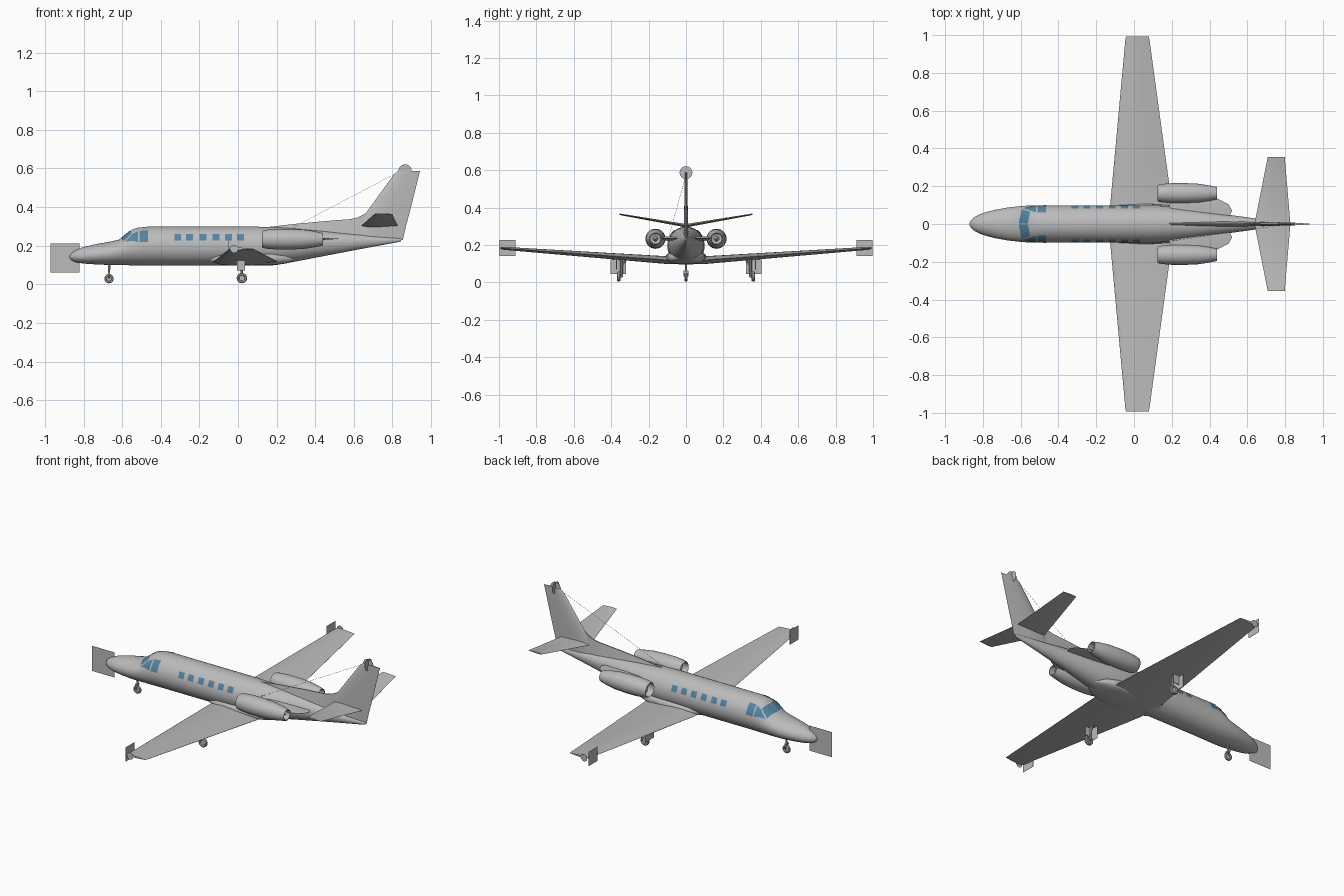
import bpy, bmesh, math
from mathutils import Vector

if "Cube" in bpy.data.objects:
    bpy.data.objects.remove(bpy.data.objects["Cube"])


def material(name, rgb):
    m = bpy.data.materials.new(name)
    m.diffuse_color = (*rgb, 1)
    m.use_nodes = True
    m.node_tree.nodes["Principled BSDF"].inputs["Base Color"].default_value = m.diffuse_color
    return m


GREY = material("grey_paint", (0.5, 0.5, 0.5))
BLUE = material("window_blue", (0.09, 0.23, 0.36))


def finish(name, bm, mat=GREY, angle=35, normals=True):
    if normals:
        bmesh.ops.recalc_face_normals(bm, faces=bm.faces)
    me = bpy.data.meshes.new(name)
    bm.to_mesh(me)
    bm.free()
    me.materials.append(mat)
    ob = bpy.data.objects.new(name, me)
    bpy.context.collection.objects.link(ob)
    bpy.ops.object.select_all(action='DESELECT')
    ob.select_set(True)
    bpy.context.view_layer.objects.active = ob
    bpy.ops.object.shade_smooth_by_angle(angle=math.radians(angle))
    return ob


def loft(name, rings, caps=True, angle=35):
    """Skin a list of closed rings that share one point count."""
    bm = bmesh.new()
    vs = [[bm.verts.new(p) for p in r] for r in rings]
    n = len(rings[0])
    for a, b in zip(vs, vs[1:]):
        for i in range(n):
            j = (i + 1) % n
            bm.faces.new((a[i], a[j], b[j], b[i]))
    if caps:
        bm.faces.new(vs[0])
        bm.faces.new(vs[-1])
    return finish(name, bm, angle=angle)


def lathe(name, profile, origin, axis='x', n=28):
    """Turn (distance along axis, radius) points around an axis."""
    rings = []
    for d, r in profile:
        ring = []
        for i in range(n):
            t = math.tau * i / n
            c, s = r * math.cos(t), r * math.sin(t)
            p = (d, c, s) if axis == 'x' else (c, d, s)
            ring.append(Vector(origin) + Vector(p))
        rings.append(ring)
    return loft(name, rings)


def rod(name, a, b, r, n=10):
    a, b = Vector(a), Vector(b)
    q = (b - a).to_track_quat('Z', 'Y')
    circle = [q @ Vector((r * math.cos(math.tau * i / n), r * math.sin(math.tau * i / n), 0)) for i in range(n)]
    return loft(name, [[a + c for c in circle], [b + c for c in circle]])


def box(name, center, size):
    bm = bmesh.new()
    bmesh.ops.create_cube(bm, size=1)
    for v in bm.verts:
        v.co = Vector(center) + Vector(v.co[k] * size[k] for k in range(3))
    return finish(name, bm)


# half thickness along the chord of every flying surface
FOIL = [(0, 0), (.03, .35), (.1, .7), (.25, 1), (.45, .95), (.7, .55), (1, .04)]


def foil_ring(le, te, thick, span, height, upright=False):
    pts = FOIL + [(u, -t) for u, t in reversed(FOIL[1:])]
    out = []
    for u, t in pts:
        x, h = le + (te - le) * u, t * thick / 2
        out.append((x, h, height) if upright else (x, span, height + h))
    return out


# ---- Fuselage: x, top, bottom, height of widest line, half width
BODY = [(-.872, .145, .137, .141, .005), (-.862, .162, .124, .142, .022),
        (-.84, .177, .114, .144, .040), (-.80, .193, .107, .147, .058),
        (-.74, .207, .103, .152, .074), (-.67, .219, .100, .160, .087),
        (-.615, .231, .099, .170, .093), (-.585, .254, .099, .178, .096),
        (-.55, .282, .098, .186, .098), (-.52, .293, .098, .191, .099),
        (-.47, .298, .098, .196, .099), (.10, .298, .098, .196, .099),
        (.20, .295, .100, .198, .093), (.30, .288, .118, .204, .080),
        (.45, .275, .147, .213, .056), (.65, .255, .185, .222, .028),
        (.80, .241, .213, .228, .011), (.845, .237, .222, .230, .005)]


def station(x):
    for a, b in zip(BODY, BODY[1:]):
        if a[0] <= x <= b[0]:
            f = (x - a[0]) / (b[0] - a[0])
            return [p + (q - p) * f for p, q in zip(a, b)]


def skin(x, deg, lift=0):
    """Point on the body; the angle is measured from the top towards +y."""
    _, top, bot, mid, w = station(x)
    t = math.radians(deg)
    h = top - mid if math.cos(t) > 0 else mid - bot
    return Vector((x, (w + lift) * math.sin(t), mid + (h + lift) * math.cos(t)))


loft("fuselage", [[skin(s[0], 360 * i / 48) for i in range(48)] for s in BODY])


# ---- Windows: thin patches that follow the body, corners in (x, angle)
def window(name, corners, side, n=8):
    bm = bmesh.new()
    a, b, c, d = [Vector(p) for p in corners]
    grid = []
    for i in range(n + 1):
        row = []
        for j in range(n + 1):
            p = a.lerp(b, i / n).lerp(d.lerp(c, i / n), j / n)
            row.append(bm.verts.new(skin(p.x, side * p.y, .003)))
        grid.append(row)
    for i in range(n):
        for j in range(n):
            f = bm.faces.new((grid[i][j], grid[i + 1][j], grid[i + 1][j + 1], grid[i][j + 1]))
            f.normal_update()
            mid = f.calc_center_median()
            if f.normal.dot(Vector((0, mid.y, mid.z - .19))) < 0:
                f.normal_flip()
    finish(name, bm, BLUE, normals=False)


for s in (-1, 1):
    window("windscreen", [(-.610, 1), (-.562, 1), (-.550, 40), (-.594, 52)], s)
    window("cockpit_front_side_window", [(-.588, 58), (-.542, 42), (-.519, 38), (-.519, 75)], s)
    window("cockpit_rear_side_window", [(-.511, 37), (-.467, 37), (-.467, 77), (-.511, 76)], s)
    for x in (-.312, -.25, -.182, -.115, -.05, .013):
        window("cabin_window", [(x - .018, 53), (x + .018, 53), (x + .018, 73), (x - .018, 73)], s)

# ---- Wing, belly fairing and tailplane
loft("wing", [foil_ring(*r) for r in (
    (-.043, .078, .012, -.992, .184), (-.046, .082, .016, -.975, .182),
    (-.127, .203, .042, -.09, .118), (-.127, .203, .042, .09, .118),
    (-.046, .082, .016, .975, .182), (-.043, .078, .012, .992, .184))])
belly = []
for x, w, h in ((-.17, .03, .008), (-.14, .075, .022), (-.08, .10, .032), (.05, .108, .036),
                (.18, .10, .034), (.25, .075, .024), (.31, .03, .008)):
    ring = []
    for i in range(24):
        c, s = math.cos(math.tau * i / 24), math.sin(math.tau * i / 24)
        ring.append((x, w * math.copysign(abs(c) ** .7, c), .132 + h * math.copysign(abs(s) ** .7, s)))
    belly.append(ring)
loft("belly_fairing", belly)
loft("tailplane", [foil_ring(*r) for r in (
    (.708, .798, .008, -.355, .364), (.638, .828, .018, 0, .303), (.708, .798, .008, .355, .364))])

# ---- Fin with its long dorsal spine
loft("fin", [foil_ring(a, b, t, 0, z, True) for a, b, t, z in (
    (.58, .853, .024, .228), (.625, .872, .022, .31), (.665, .889, .02, .372),
    (.808, .938, .013, .57), (.83, .943, .010, .587))])
loft("dorsal_spine", [[(x, -w, .24), (x, -.003, z), (x, .003, z), (x, w, .24)] for x, z, w in (
    (.15, .296, .012), (.3, .313, .018), (.45, .327, .018), (.58, .337, .015),
    (.62, .346, .012), (.655, .364, .010), (.70, .40, .006))])

# ---- Engines on pylons
NACELLE = [(.14, .002), (.162, .037), (.132, .037), (.125, .041), (.13, .045), (.15, .049),
           (.2, .053), (.27, .0535), (.34, .050), (.40, .041), (.44, .032), (.44, .028),
           (.39, .027), (.385, .014), (.43, .002)]
for s in (-1, 1):
    lathe("engine_nacelle", NACELLE, (0, s * .163, .233))
    loft("engine_pylon", [foil_ring(*r) for r in (
        (.17, .50, .022, s * .03, .235), (.18, .52, .022, s * .07, .235),
        (.19, .50, .022, s * .105, .235), (.20, .43, .022, s * .14, .235))])


# ---- Landing gear
def wheel(name, x, y, r, w):
    lathe(name, [(-w * .35, .002), (-w * .35, r * .5), (-w, r * .62), (-w, r * .85), (-w * .5, r),
                 (w * .5, r), (w, r * .85), (w, r * .62), (w * .35, r * .5), (w * .35, .002)],
          (x, y, r + .005), 'y', 24)


wheel("nose_wheel", -.668, 0, .024, .008)
for y in (-.011, .011):
    rod("nose_fork", (-.668, y, .03), (-.668, y, .06), .003)
box("nose_fork_crown", (-.668, 0, .06), (.012, .028, .008))
rod("nose_strut", (-.668, 0, .06), (-.665, 0, .12), .006)
for s in (-1, 1):
    wheel("main_wheel", .02, s * .36, .027, .009)
    rod("main_axle", (.02, s * .34, .032), (.02, s * .36, .032), .005)
    rod("main_strut", (.02, s * .345, .032), (.015, s * .345, .14), .007)
    rod("main_side_brace", (.015, s * .345, .085), (.015, s * .31, .135), .004)
    box("main_gear_door", (.015, s * .372, .10), (.04, .004, .06))

# ---- Light glow cards and discs
box("nose_glow_card", (-.895, 0, .135), (.15, .001, .15))
for s in (-1, 1):
    box("wingtip_glow_card", (-.05, s * .954, .183), (.001, .085, .085))
    box("landing_light_card", (-.01, s * .362, .083), (.001, .085, .077))
    lathe("wingtip_light_disc", [(-.0005, .021), (.0005, .021)], (-.02, s * .996, .183), 'y')
lathe("fin_light_disc_long", [(-.0005, .034), (.0005, .034)], (.865, 0, .587), 'y')
lathe("fin_light_disc_cross", [(-.0005, .034), (.0005, .034)], (.865, 0, .587), 'x')

# ---- Aerial wire from the body side to the fin
rod("aerial_wire", (.2, -.09, .25), (.82, 0, .575), .0006, 6)
